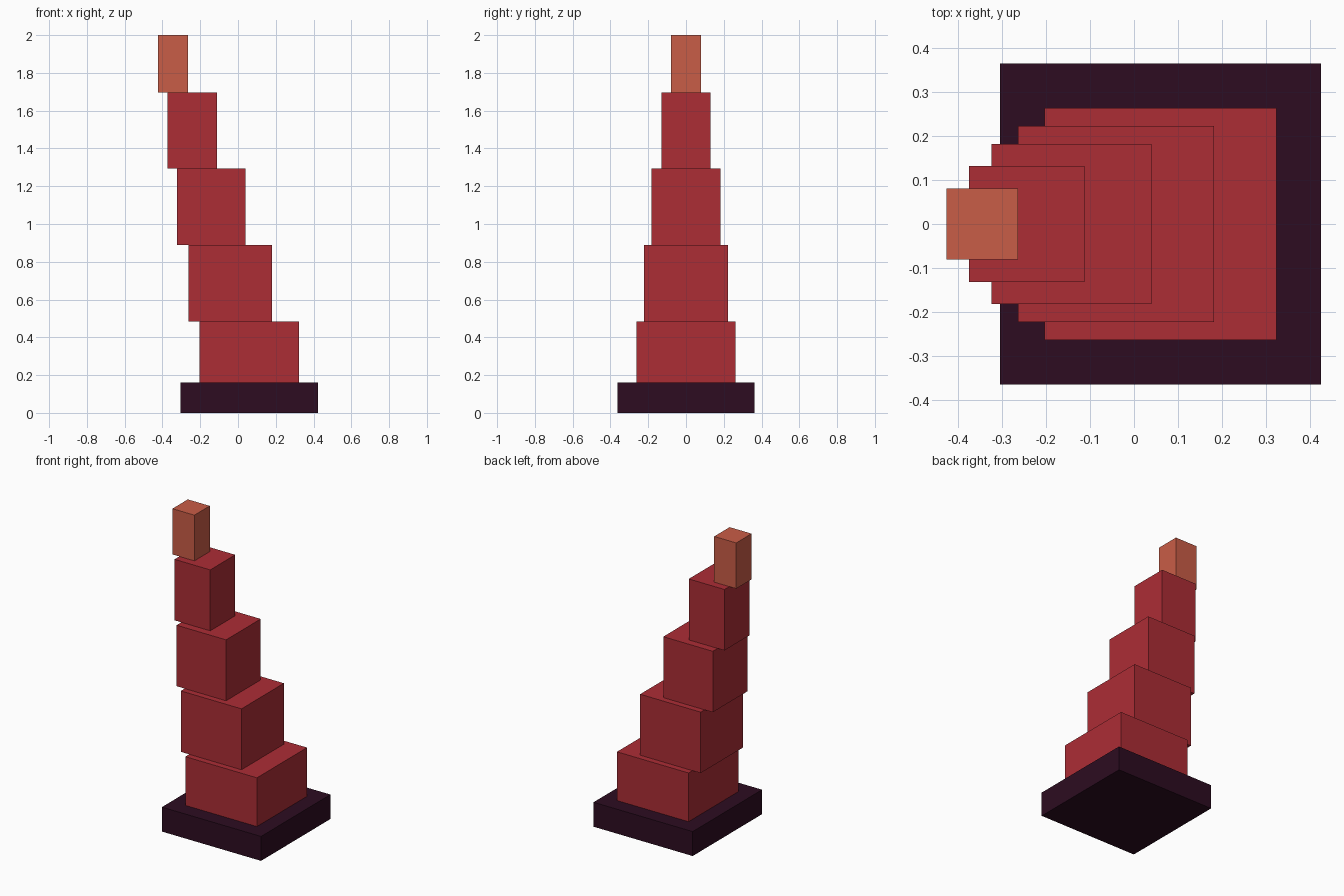
import bpy

if "Cube" in bpy.data.objects:
    bpy.data.objects.remove(bpy.data.objects["Cube"])


def material(name, rgb):
    m = bpy.data.materials.new(name)
    m.diffuse_color = (*rgb, 1.0)
    m.use_nodes = True
    m.node_tree.nodes["Principled BSDF"].inputs["Base Color"].default_value = m.diffuse_color
    return m


dark = material("dark_plum", (0.026, 0.0037, 0.015))
red = material("crimson", (0.413, 0.026, 0.036))
orange = material("burnt_orange", (0.584, 0.109, 0.063))


def block(name, x, width, z0, z1, mat):
    """Square block centred at x, spanning z0 to z1."""
    bpy.ops.mesh.primitive_cube_add(size=1, location=(x, 0, (z0 + z1) / 2))
    ob = bpy.context.object
    ob.name = name
    ob.scale = (width, width, z1 - z0)
    bpy.ops.object.transform_apply(location=False, rotation=False, scale=True)
    ob.data.materials.append(mat)


# Leaning stack, bottom to top: name, centre x, width, top height, material
tiers = [
    ("base_slab", 0.06, 0.727, 0.162, dark),
    ("lower_tier", 0.06, 0.525, 0.485, red),
    ("second_tier", -0.041, 0.444, 0.889, red),
    ("third_tier", -0.142, 0.363, 1.293, red),
    ("upper_tier", -0.243, 0.262, 1.697, red),
    ("tip", -0.344, 0.161, 2.0, orange),
]
z = 0.0
for name, x, width, top, mat in tiers:
    block(name, x, width, z, top, mat)
    z = top
